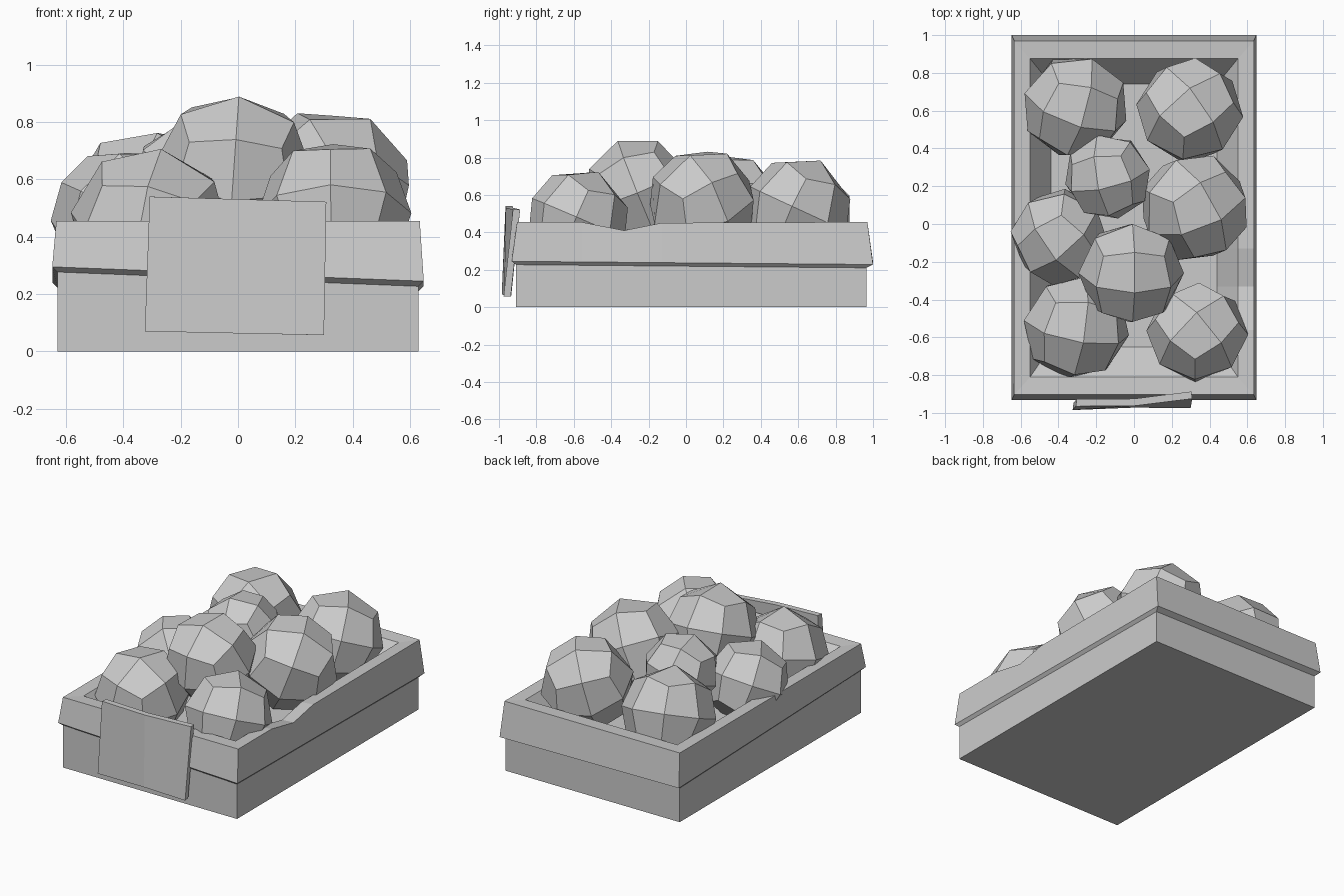
import bpy, bmesh
from math import radians
from mathutils import Vector, Euler

if "Cube" in bpy.data.objects:
    bpy.data.objects.remove(bpy.data.objects["Cube"])


def finish(name, bm):
    bmesh.ops.recalc_face_normals(bm, faces=bm.faces)
    mesh = bpy.data.meshes.new(name)
    bm.to_mesh(mesh)
    bm.free()
    obj = bpy.data.objects.new(name, mesh)
    bpy.context.collection.objects.link(obj)
    return obj


def ring(hx, y0, y1, heights, dip=0.0):
    """Rectangle (front-left, front-right, back-right, back-left) with a worn dip on the right."""
    fl, fr, br, bl = heights
    pts = [(-hx, y0, fl), (hx, y0, fr)]
    for y, k in ((-0.56, 0), (-0.33, 1), (-0.13, 0.1)):
        t = (y - y0) / (y1 - y0)
        pts.append((hx, y, fr + (br - fr) * t - dip * k))
    return pts + [(hx, y1, br), (-hx, y1, bl)]


def loft(name, rings):
    bm = bmesh.new()
    loops = [[bm.verts.new(p) for p in r] for r in rings]
    for a, b in zip(loops, loops[1:]):
        for i in range(len(a)):
            j = (i + 1) % len(a)
            bm.faces.new((a[i], a[j], b[j], b[i]))
    bm.faces.new(loops[0][::-1])
    bm.faces.new(loops[-1])
    return finish(name, bm)


# Crate: plain lower box, flared crooked rim band, sloping inside down to the fill
band = (0.295, 0.245, 0.228, 0.24)
loft("crate", [
    ring(0.63, -0.91, 0.965, (0,) * 4),
    ring(0.63, -0.91, 0.965, [z - 0.018 for z in band]),
    ring(0.648, -0.932, 1.0, band),
    ring(0.634, -0.903, 0.97, (0.455,) * 4, 0.045),
    ring(0.55, -0.81, 0.875, (0.45,) * 4, 0.045),
    ring(0.44, -0.65, 0.74, (0.29,) * 4),
])


# Fruit: 24-sided balls made from a cube split once and pushed to a sphere
def fruit(name, centre, radius, tilt):
    bm = bmesh.new()
    bmesh.ops.create_cube(bm, size=2)
    bmesh.ops.subdivide_edges(bm, edges=bm.edges[:], cuts=1, use_grid_fill=True)
    rot = Euler([radians(a) for a in tilt]).to_matrix()
    for v in bm.verts:
        v.co = rot @ v.co.normalized() * radius + Vector(centre)
    finish(name, bm)


fruits = [
    ((-0.31, 0.62, 0.50), 0.285, (20, 12, -15)),
    ((0.295, 0.60, 0.525), 0.285, (-20, 15, 35)),
    ((-0.14, 0.25, 0.59), 0.235, (15, -15, 10)),
    ((0.32, 0.085, 0.56), 0.295, (25, 20, 30)),
    ((-0.395, -0.07, 0.46), 0.26, (20, -20, 35)),
    ((-0.015, -0.26, 0.63), 0.28, (22, 4, 0)),
    ((-0.305, -0.55, 0.435), 0.285, (15, 10, -8)),
    ((0.335, -0.575, 0.475), 0.27, (-18, 15, 40)),
]
for n, (centre, radius, tilt) in enumerate(fruits, 1):
    fruit(f"fruit_{n}", centre, radius, tilt)

# Blank price board: slightly warped plate leaning on the front
front = [(-0.325, -0.985, 0.07), (0.30, -0.975, 0.057),
         (0.308, -0.925, 0.522), (-0.308, -0.965, 0.54)]
mid_x = [(0.0, -0.972, 0.063), (0.0, -0.963, 0.531)]
outline = [front[0], mid_x[0], front[1], front[2], mid_x[1], front[3]]
bm = bmesh.new()
fv = [bm.verts.new(p) for p in outline]
bv = [bm.verts.new((x * 0.985, y + 0.038, z)) for x, y, z in outline]
for loop in (fv, bv):
    bm.faces.new((loop[0], loop[1], loop[4], loop[5]))
    bm.faces.new((loop[1], loop[2], loop[3], loop[4]))
for i in range(6):
    j = (i + 1) % 6
    bm.faces.new((fv[i], fv[j], bv[j], bv[i]))
finish("price_board", bm)
